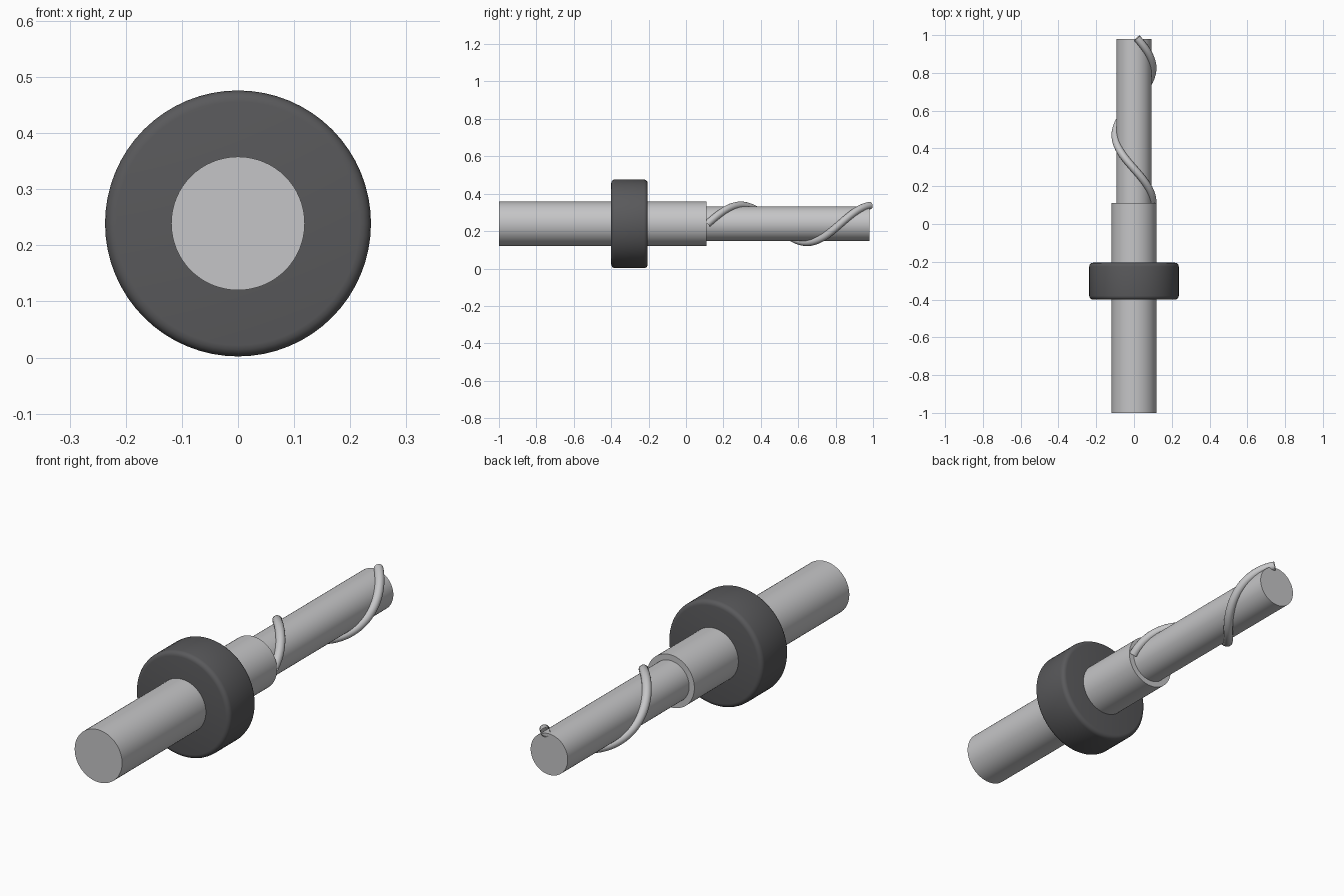
import bpy, math

cube = bpy.data.objects.get("Cube")
if cube:
    bpy.data.objects.remove(cube, do_unlink=True)

AXIS_Z = 0.239  # height of the tool's axis


def make_material(name, color):
    mat = bpy.data.materials.new(name)
    mat.use_nodes = True
    mat.diffuse_color = color
    mat.node_tree.nodes["Principled BSDF"].inputs["Base Color"].default_value = color
    return mat


def cylinder(name, radius, y0, y1, mat, bevel=0):
    bpy.ops.mesh.primitive_cylinder_add(
        vertices=64, radius=radius, depth=y1 - y0,
        location=(0, (y0 + y1) / 2, AXIS_Z), rotation=(math.pi / 2, 0, 0))
    obj = bpy.context.object
    obj.name = name
    obj.data.materials.append(mat)
    if bevel:
        mod = obj.modifiers.new("rounded_rim", "BEVEL")
        mod.width = bevel
        mod.segments = 4
        mod.limit_method = "ANGLE"
        mod.angle_limit = math.radians(40)
        bpy.ops.object.modifier_apply(modifier=mod.name)
    bpy.ops.object.shade_smooth_by_angle(angle=math.radians(35))
    return obj


steel = make_material("light_steel", (0.56, 0.56, 0.57, 1))
rubber = make_material("dark_grey", (0.1, 0.1, 0.105, 1))

# Shank, rounded collar and narrower cutting rod
cylinder("shank", 0.119, -1.0, 0.11, steel)
cylinder("collar", 0.237, -0.4, -0.205, rubber, bevel=0.02)
cylinder("cutting_rod", 0.093, 0.11, 0.98, steel)


# Spiral ridge: an open tube wound around the rod
def spiral_ridge(radius, tube, y0, y1, pitch, steps=96):
    curve = bpy.data.curves.new("spiral_ridge", "CURVE")
    curve.dimensions = "3D"
    curve.bevel_depth = tube
    curve.bevel_resolution = 6
    spline = curve.splines.new("POLY")
    spline.points.add(steps)
    for i, point in enumerate(spline.points):
        y = y0 + (y1 - y0) * i / steps
        a = math.tau * (y - y0) / pitch
        point.co = (radius * math.cos(a), y, AXIS_Z + radius * math.sin(a), 1)
    obj = bpy.data.objects.new("spiral_ridge", curve)
    bpy.context.collection.objects.link(obj)
    curve.materials.append(steel)
    bpy.ops.object.select_all(action="DESELECT")
    obj.select_set(True)
    bpy.context.view_layer.objects.active = obj
    bpy.ops.object.convert(target="MESH")
    bpy.ops.object.shade_smooth_by_angle(angle=math.radians(40))


spiral_ridge(0.099, 0.02, 0.115, 0.985, 0.71)
